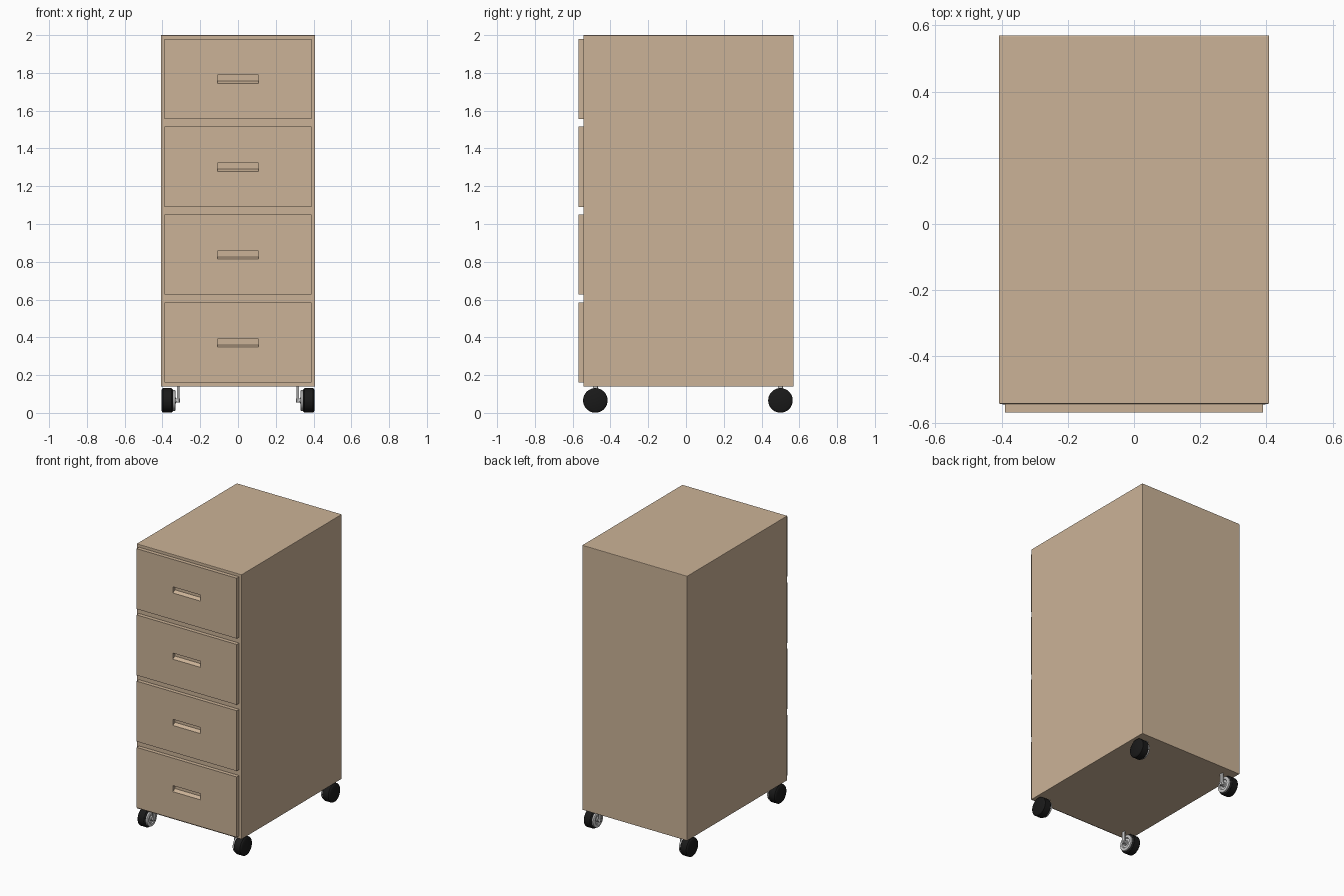
import bpy, bmesh, math
from mathutils import Matrix, Vector

if "Cube" in bpy.data.objects:
    bpy.data.objects.remove(bpy.data.objects["Cube"])


def material(name, rgb):
    m = bpy.data.materials.new(name)
    m.diffuse_color = (*rgb, 1)
    m.use_nodes = True
    m.node_tree.nodes["Principled BSDF"].inputs["Base Color"].default_value = m.diffuse_color
    return m


WOOD = material("wood", (0.60, 0.45, 0.31))
BLACK = material("rubber", (0.01, 0.01, 0.01))


def finish(name, bm, mat=None, bevel=0, smooth=False):
    bmesh.ops.recalc_face_normals(bm, faces=bm.faces)
    me = bpy.data.meshes.new(name)
    bm.to_mesh(me)
    bm.free()
    ob = bpy.data.objects.new(name, me)
    bpy.context.collection.objects.link(ob)
    if mat:
        me.materials.append(mat)
    if bevel:
        mod = ob.modifiers.new("bevel", 'BEVEL')
        mod.width, mod.segments = bevel, 2
    if smooth:
        bpy.ops.object.select_all(action='DESELECT')
        ob.select_set(True)
        bpy.context.view_layer.objects.active = ob
        bpy.ops.object.shade_smooth_by_angle()
    return ob


def box_bm(lo, hi):
    lo, hi = Vector(lo), Vector(hi)
    bm = bmesh.new()
    size = Matrix.Diagonal((*(hi - lo), 1))
    bmesh.ops.create_cube(bm, size=1, matrix=Matrix.Translation((lo + hi) / 2) @ size)
    return bm


def lathe_x(name, profile, centre, mat=None, steps=40):
    """Revolve (x offset, radius) points around the X axis."""
    bm = bmesh.new()
    vs = [bm.verts.new((x, 0, r)) for x, r in profile]
    es = [bm.edges.new(p) for p in zip(vs, vs[1:])]
    bmesh.ops.spin(bm, geom=vs + es, cent=(0, 0, 0), axis=(1, 0, 0),
                   angle=math.tau, steps=steps)
    bmesh.ops.remove_doubles(bm, verts=bm.verts, dist=1e-5)
    bmesh.ops.translate(bm, verts=bm.verts, vec=centre)
    return finish(name, bm, mat, smooth=True)


# Cabinet body
finish("cabinet_body", box_bm((-.408, -.543, .14), (.408, .57, 2)), WOOD, bevel=.003)


# Drawer front with a recessed finger pull whose floor slopes upward
def drawer_front(i, z0):
    bm = box_bm((-.389, -.57, z0), (.389, -.542, z0 + .424))
    bm.normal_update()
    face = min(bm.faces, key=lambda f: f.calc_center_median().y)
    bmesh.ops.inset_individual(bm, faces=[face], thickness=.1)
    mid = z0 + .212
    bot, top = z0 + .188, z0 + .231
    for v in face.verts:
        v.co = (math.copysign(.108, v.co.x), -.57, top if v.co.z > mid else bot)
    new = bmesh.ops.extrude_face_region(bm, geom=[face])["geom"]
    bmesh.ops.delete(bm, geom=[f for f in [face] if f.is_valid], context='FACES')
    for v in new:
        if isinstance(v, bmesh.types.BMVert):
            v.co.y += .025
            if v.co.z < (bot + top) / 2:
                v.co.z += .012
    finish(f"drawer_front_{i}", bm, WOOD)


for i in range(4):
    drawer_front(i + 1, .16 + i * .4655)

# Casters: tyre, hub, axle and hanging arm on the inner side
for side, s in (("left", -1), ("right", 1)):
    for end, y in (("front", -.48), ("back", .50)):
        tag = f"{end}_{side}"
        c = (0, y, .066)
        tyre = [(.343, 0), (.343, .054), (.349, .063), (.352, .065),
                (.397, .065), (.401, .062), (.405, .054), (.405, 0)]
        hub = [(.344, .055), (.333, .055), (.330, .050), (.330, .036),
               (.336, .032), (.336, .018), (.329, .016), (.329, 0)]
        axle = [(.335, 0), (.335, .010), (.308, .010), (.308, 0)]
        for name, prof, mat in (("tyre", tyre, BLACK), ("hub", hub, None),
                                ("axle", axle, None)):
            lathe_x(f"caster_{name}_{tag}", [(s * x, r) for x, r in prof], c, mat)
        # Arm from the cabinet bottom down to the axle
        xs = sorted((s * .311, s * .323))
        finish(f"caster_arm_{tag}",
               box_bm((xs[0], y - .013, .054), (xs[1], y + .013, .142)), bevel=.003)
